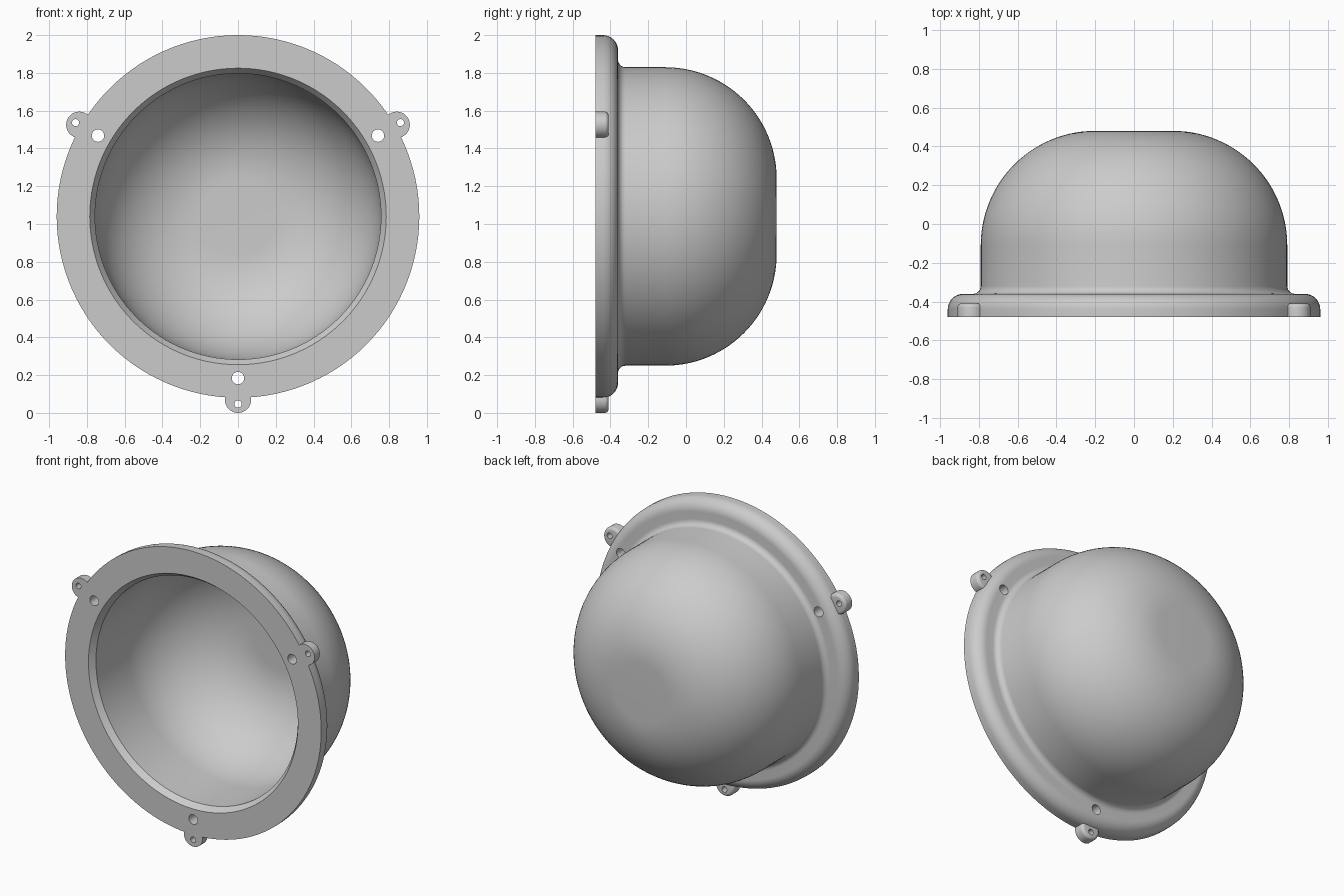
import bpy
import bmesh
from math import pi, cos, sin, radians
from mathutils import Vector

if "Cube" in bpy.data.objects:
    bpy.data.objects.remove(bpy.data.objects["Cube"], do_unlink=True)

FRONT = -0.48
CENTRE = Vector((0, 0, 1.04))
EAR_ANGLES = [radians(a) for a in (30, 150, 270)]

grey = bpy.data.materials.new("light_grey")
grey.use_nodes = True
colour = (0.6, 0.6, 0.6, 1)
grey.diffuse_color = colour
grey.node_tree.nodes["Principled BSDF"].inputs["Base Color"].default_value = colour


def arc(r, y, radius, start, end, steps):
    """Points (distance from axis, y) along a circular arc, angles in degrees."""
    angles = [radians(start + (end - start) * i / steps) for i in range(steps + 1)]
    return [(r + radius * cos(a), y + radius * sin(a)) for a in angles]


def lathe(name, profile, location, sides, closed=False):
    """Turn a profile about the front-to-back axis."""
    bm = bmesh.new()
    verts = [bm.verts.new((r, y, 0)) for r, y in profile]
    edges = [bm.edges.new(pair) for pair in zip(verts, verts[1:])]
    if closed:
        edges.append(bm.edges.new((verts[-1], verts[0])))
    bmesh.ops.spin(bm, geom=verts + edges, cent=(0, 0, 0), axis=(0, 1, 0),
                   angle=2 * pi, steps=sides)
    bmesh.ops.remove_doubles(bm, verts=bm.verts, dist=0.0001)
    bmesh.ops.recalc_face_normals(bm, faces=bm.faces)
    mesh = bpy.data.meshes.new(name)
    bm.to_mesh(mesh)
    bm.free()
    mesh.materials.append(grey)
    obj = bpy.data.objects.new(name, mesh)
    obj.location = location
    bpy.context.collection.objects.link(obj)
    return obj


def combine(target, tool, operation):
    """Apply a boolean and discard the tool object."""
    tool.hide_render = True
    mod = target.modifiers.new(operation, "BOOLEAN")
    mod.operation = operation
    mod.solver = "EXACT"
    mod.object = tool
    bpy.context.view_layer.objects.active = target
    bpy.ops.object.modifier_apply(modifier=mod.name)
    bpy.data.objects.remove(tool, do_unlink=True)


def around(angle, distance):
    return CENTRE + Vector((cos(angle), 0, sin(angle))) * distance


# Hollow dome with a rounded flange and a chamfered mouth
profile = [(0.785, FRONT), (0.96, FRONT)]
profile += arc(0.88, -0.44, 0.08, 0, 90, 10)       # flange rim
profile += arc(0.83, -0.32, 0.04, 270, 180, 7)     # fillet into the wall
profile += arc(0.20, -0.11, 0.59, 0, 90, 28)       # outer dome
profile += [(0, 0.48), (0, 0.447)]
profile += arc(0.20, -0.11, 0.557, 90, 0, 28)      # inner dome
profile += [(0.757, FRONT + 0.04)]
housing = lathe("domed_housing", profile, CENTRE, 120, closed=True)

# Three mounting ears, fused to the flange
for angle in EAR_ANGLES:
    ear_profile = [(0, FRONT), (0.07, FRONT)]
    ear_profile += arc(0.05, -0.43, 0.02, 0, 90, 5) + [(0, -0.41)]
    combine(housing, lathe("ear", ear_profile, around(angle, 0.97), 32), "UNION")

# A screw hole and a small ear hole at each station
for angle in EAR_ANGLES:
    for distance, radius in ((0.856, 0.033), (0.993, 0.019)):
        pin = [(0, -0.6), (radius, -0.6), (radius, -0.3), (0, -0.3)]
        combine(housing, lathe("hole_cutter", pin, around(angle, distance), 20),
                "DIFFERENCE")

# Smooth curves, crisp corners
bpy.ops.object.select_all(action="DESELECT")
housing.select_set(True)
bpy.context.view_layer.objects.active = housing
bpy.ops.object.shade_smooth_by_angle(angle=radians(30))
